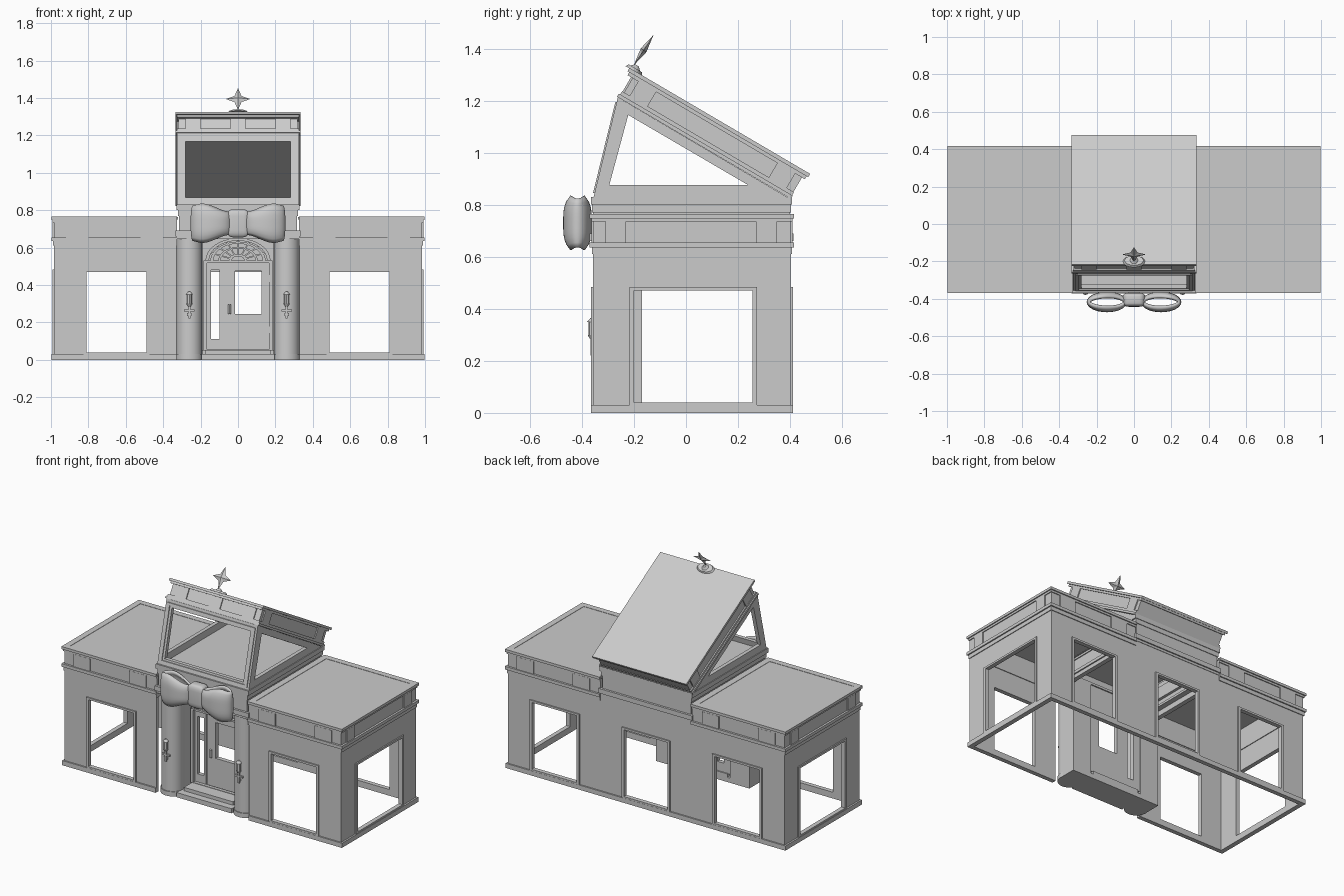
import bpy, bmesh, math
from mathutils import Matrix, Vector

if "Cube" in bpy.data.objects:
    bpy.data.objects.remove(bpy.data.objects["Cube"])

mat = bpy.data.materials.new("plain grey")
mat.diffuse_color = (0.6, 0.6, 0.6, 1)
mat.use_nodes = True
mat.node_tree.nodes["Principled BSDF"].inputs["Base Color"].default_value = mat.diffuse_color
pi = math.pi


def finish(name, bm, smooth=False, m=None):
    if m:
        bm.transform(m)
    bmesh.ops.recalc_face_normals(bm, faces=bm.faces)
    me = bpy.data.meshes.new(name)
    bm.to_mesh(me)
    bm.free()
    me.materials.append(mat)
    o = bpy.data.objects.new(name, me)
    bpy.context.collection.objects.link(o)
    if smooth:
        bpy.ops.object.select_all(action='DESELECT')
        o.select_set(True)
        bpy.context.view_layer.objects.active = o
        bpy.ops.object.shade_smooth_by_angle(angle=math.radians(40))
    return o


def box(name, x0, x1, y0, y1, z0, z1, m=None):
    bm = bmesh.new()
    bmesh.ops.create_cube(bm, size=1)
    for v in bm.verts:
        v.co = ((x0 + x1) / 2 + v.co.x * (x1 - x0), (y0 + y1) / 2 + v.co.y * (y1 - y0),
                (z0 + z1) / 2 + v.co.z * (z1 - z0))
    return finish(name, bm, m=m)


def cyl(name, loc, r, h, seg=32, r2=None, scale=(1, 1, 1), m=None):
    bm = bmesh.new()
    bmesh.ops.create_cone(bm, cap_ends=True, segments=seg, radius1=r, radius2=r if r2 is None else r2, depth=h)
    bm.transform(Matrix.Translation(loc) @ Matrix.Diagonal((*scale, 1)))
    return finish(name, bm, True, m)


def extrude(bm, vec):
    g = bmesh.ops.extrude_face_region(bm, geom=bm.faces[:])
    bmesh.ops.translate(bm, verts=[e for e in g['geom'] if isinstance(e, bmesh.types.BMVert)], vec=vec)


def ring(name, outer, inner, vec, m=None, closed=True):
    """Frame between two matching 3D outlines, extruded along vec."""
    bm = bmesh.new()
    a = [bm.verts.new(p) for p in outer]
    b = [bm.verts.new(p) for p in inner]
    n = len(a)
    for i in range(n if closed else n - 1):
        j = (i + 1) % n
        bm.faces.new((a[i], a[j], b[j], b[i]))
    extrude(bm, vec)
    return finish(name, bm, m=m)


def rect(x0, x1, y0, y1):
    return [(x0, y0), (x1, y0), (x1, y1), (x0, y1)]


def band(name, x0, x1, y0, y1, z0, z1, t=0.04, m=None):
    ring(name, [(x, y, z0) for x, y in rect(x0, x1, y0, y1)],
         [(x, y, z0) for x, y in rect(x0 + t, x1 - t, y0 + t, y1 - t)], (0, 0, z1 - z0), m)


def wall(name, u0, u1, v0, v1, holes, place, vec):
    """Flat wall with rectangular holes (u0, u1, v0, v1)."""
    us = sorted({u0, u1, *[h[0] for h in holes], *[h[1] for h in holes]})
    vs = sorted({v0, v1, *[h[2] for h in holes], *[h[3] for h in holes]})
    bm = bmesh.new()
    pts = {(u, v): bm.verts.new(place(u, v)) for u in us for v in vs}
    for a, b in zip(us, us[1:]):
        for c, d in zip(vs, vs[1:]):
            if not any(h[0] < (a + b) / 2 < h[1] and h[2] < (c + d) / 2 < h[3] for h in holes):
                bm.faces.new([pts[p] for p in rect(a, b, c, d)])
    extrude(bm, vec)
    return finish(name, bm)


def frame(name, h, place, vec):
    wall(name, h[0] - .017, h[1] + .017, .03, h[3] + .013, [h], place, vec)


front = lambda u, v: (u, -.357, v)
back = lambda u, v: (u, .403, v)
H = (.04, .47)

# Main walls, window frames and base strips
back_holes = [(-.81, -.49, *H), (-.155, .155, *H), (.49, .81, *H)]
wall("back_wall", -.985, .985, 0, .65, back_holes, back, (0, -.02, 0))
for h in back_holes:
    frame("back_window_frame", h, back, (0, .008, 0))
box("back_base_strip", -.995, .995, .39, .412, 0, .03)
for s in (-1, 1):
    a, b = sorted((s * .33, s * .985))
    h = (*sorted((s * .49, s * .81)), *H)
    wall("front_wall", a, b, 0, .65, [h], front, (0, .02, 0))
    frame("front_window_frame", h, front, (0, -.008, 0))
    side = lambda u, v: (s * .985, u, v)
    hs = (-.20, .255, *H)
    wall("side_wall", -.357, .403, 0, .65, [hs], side, (-s * .02, 0, 0))
    frame("side_window_frame", hs, side, (s * .008, 0, 0))
    a, b = sorted((s * .33, s * .995))
    box("front_base_strip", a, b, -.366, -.342, 0, .03)
    a, b = sorted((s * .972, s * .996))
    box("side_base_strip", a, b, -.366, .412, 0, .03)

    # Wing cornice, frieze blocks and flat roof
    for z0, z1, e in ((.61, .635, .005), (.635, .655, .013), (.655, .735, 0), (.735, .748, .006), (.748, .765, .013)):
        a, b = sorted((s * .325, s * (.985 + e)))
        band("wing_cornice", a, b, -.357 - e, .403 + e, z0, z1, .025 + e)
    for c in (.46, .86):
        a, b = sorted((s * (c - .06), s * (c + .06)))
        for y in (-.357, .403):
            box("frieze_block", a, b, y - .007, y + .007, .655, .735)
    for y in (-.27, .31):
        a, b = sorted((s * .978, s * .992))
        box("side_frieze_block", a, b, y - .04, y + .04, .655, .735)
    a, b = sorted((s * .32, s * .99))
    box("wing_roof", a, b, -.36, .406, .75, .763)

    # Entrance column, pier behind it, wall lantern
    cyl("entrance_column", (s * .26, -.288, .325), .069, .65)
    cyl("column_base", (s * .26, -.288, .015), .074, .03)
    a, b = sorted((s * .195, s * .332))
    box("entrance_pier", a, b, -.288, -.17, 0, .65)
    x = s * .26
    cyl("lantern_glass", (x, -.362, .325), .013, .05, 8)
    cyl("lantern_cap", (x, -.362, .357), .018, .014, 8, .006)
    cyl("lantern_cup", (x, -.362, .293), .008, .014, 8, .016)
    box("lantern_stem", x - .005, x + .005, -.367, -.355, .22, .29)
    box("lantern_bracket", x - .028, x + .028, -.366, -.355, .258, .268)
    box("lantern_plate", x - .012, x + .012, -.365, -.352, .235, .25)

# Porch steps
box("lower_step", -.195, .195, -.345, -.17, 0, .03)
box("upper_step", -.175, .175, -.30, -.17, .03, .052)

# Door wall with side light and door window
pl = lambda y: (lambda u, v: (u, y, v))
lights = [(-.145, -.10, .11, .48), (-.015, .125, .245, .475)]
wall("door_wall", -.2, .2, .05, .65, lights, pl(-.198), (0, .02, 0))
wall("door_leaf", -.075, .165, .06, .515, [lights[1]], pl(-.198), (0, -.008, 0))
wall("side_light_frame", -.16, -.085, .06, .515, [lights[0]], pl(-.198), (0, -.006, 0))
wall("door_frame", -.185, .185, .05, .53, [(-.167, .167, .055, .518)], pl(-.198), (0, -.02, 0))
cyl("door_handle", (-.045, -.212, .27), .008, .05, 10, scale=(1, 1.2, 1))
for z in (.16, .435):
    box("door_hinge", .155, .168, -.212, -.2, z - .018, z + .018)


# Fan window above the door
def arc(rx, rz, n=20):
    return [(rx * math.cos(pi * i / n), -.198, .53 + rz * math.sin(pi * i / n)) for i in range(n + 1)]


for r0, r1, d in ((1.12, 1, .03), (.95, .85, .012), (.68, .6, .012), (.32, .22, .012)):
    ring("fan_window_arch", arc(.155 * r0, .107 * r0), arc(.155 * r1, .107 * r1), (0, -d, 0), closed=False)
for i in range(1, 8):
    t = pi * i / 8
    d = Vector((.155 * math.cos(t), 0, .107 * math.sin(t)))
    p = Vector((-d.z, 0, d.x)).normalized() * .004
    o = Vector((0, -.198, .53))
    ring("fan_window_bar", [o + d * .3 + p, o + d + p], [o + d * .3 - p, o + d - p], (0, -.01, 0), closed=False)

# Centre cornice and deck
box("porch_ceiling", -.325, .325, -.35, -.17, .645, .66)
for z0, z1, x, e in ((.645, .66, .325, .006), (.66, .69, .333, .014), (.69, .77, .315, 0),
                     (.77, .80, .322, .004), (.80, .83, .33, .008)):
    band("centre_cornice", -x, x, -.357 - e, .4 + e, z0, z1, .035)
box("centre_deck", -.32, .32, -.35, .395, .815, .83)

# Sloped skylight frames
fy = lambda z: -.355 + (z - .83) * .245
ring("skylight_front_frame", [(x, fy(z), z) for x, z in rect(-.325, .325, .83, 1.212)],
     [(x, fy(z), z) for x, z in rect(-.28, .28, .868, 1.168)], (0, .025, 0))
ring("skylight_front_trim", [(x, fy(z) - .006, z) for x, z in rect(-.312, .312, .845, 1.195)],
     [(x, fy(z) - .006, z) for x, z in rect(-.295, .295, .857, 1.18)], (0, .012, 0))
outer = [(-.355, .83), (.388, .83), (-.262, 1.213)]
inner = [(-.295, .875), (.24, .875), (-.222, 1.145)]
for s in (-1, 1):
    ring("skylight_side_frame", [(s * .325, *p) for p in outer], [(s * .325, *p) for p in inner], (-s * .025, 0, 0))

# Tilted roof box, built flat then rotated
M = Matrix.Translation((0, -.265, 1.215)) @ Matrix.Rotation(math.radians(-30.4), 4, 'X')
band("tilted_roof_lower_moulding", -.333, .333, 0, .775, 0, .014, m=M)
band("tilted_roof_moulding", -.326, .326, .006, .772, .014, .028, m=M)
band("tilted_roof_frieze", -.318, .318, .015, .77, .028, .092, m=M)
box("tilted_roof_underside", -.31, .31, .02, .765, .03, .036, M)
box("tilted_roof_edge", -.325, .325, -.007, .783, .092, .105, M)
box("tilted_roof_lid", -.335, .335, -.015, .79, .105, .12, M)
for x in (-.24, 0, .24):
    box("roof_front_block", x - .04, x + .04, .008, .02, .028, .092, M)
for s in (-1, 1):
    for y in (.08, .70):
        a, b = sorted((s * .31, s * .325))
        box("roof_side_block", a, b, y - .04, y + .04, .028, .092, M)

# Star finial on a small disc
cyl("finial_disc", (0, .005, .124), .06, .012, 32, .05, (1, .6, 1), M)
cyl("finial_knob", (0, .005, .136), .022, .014, 16, .008, m=M)
bm = bmesh.new()
rim = [bm.verts.new((math.sin(i * pi / 4) * r, 0, math.cos(i * pi / 4) * r * 1.08))
       for i in range(8) for r in [.065 if i % 2 == 0 else .026]]
for y in (-.013, .013):
    c = bm.verts.new((0, y, 0))
    for i in range(8):
        bm.faces.new((rim[i], rim[(i + 1) % 8], c))
finish("star_finial", bm, m=Matrix.Translation((0, -.163, 1.394)) @ Matrix.Rotation(math.radians(-33), 4, 'X'))

# Ribbon bow: two open loops and a knot
for s in (-1, 1):
    bm = bmesh.new()
    n, k = 32, 10
    rows = []
    for j in range(k + 1):
        v = 2 * j / k - 1
        row = []
        for i in range(n):
            t = 2 * pi * i / n
            x = .145 + .108 * math.cos(t) * (1 - .08 * v ** 4)
            y = -.417 + .055 * math.sin(t) * (1 - .45 * v ** 4)
            w = min(1, max(0, (x - .04) / .15))
            h = .062 + .043 * w * w * (3 - 2 * w) - .012 * max(0, x - .2) / .05
            row.append(bm.verts.new((s * x, y, .73 + h * v)))
        rows.append(row)
    for a, b in zip(rows, rows[1:]):
        for i in range(n):
            bm.faces.new((a[i], a[(i + 1) % n], b[(i + 1) % n], b[i]))
    o = finish("bow_loop", bm, True)
    mod = o.modifiers.new("thickness", 'SOLIDIFY')
    mod.thickness = .014
bm = bmesh.new()
bmesh.ops.create_cube(bm, size=1)
bmesh.ops.bevel(bm, geom=bm.edges[:], offset=.25, segments=4, profile=.5, affect='EDGES')
finish("bow_knot", bm, True, Matrix.Translation((0, -.405, .73)) @ Matrix.Diagonal((.12, .075, .15, 1)))
